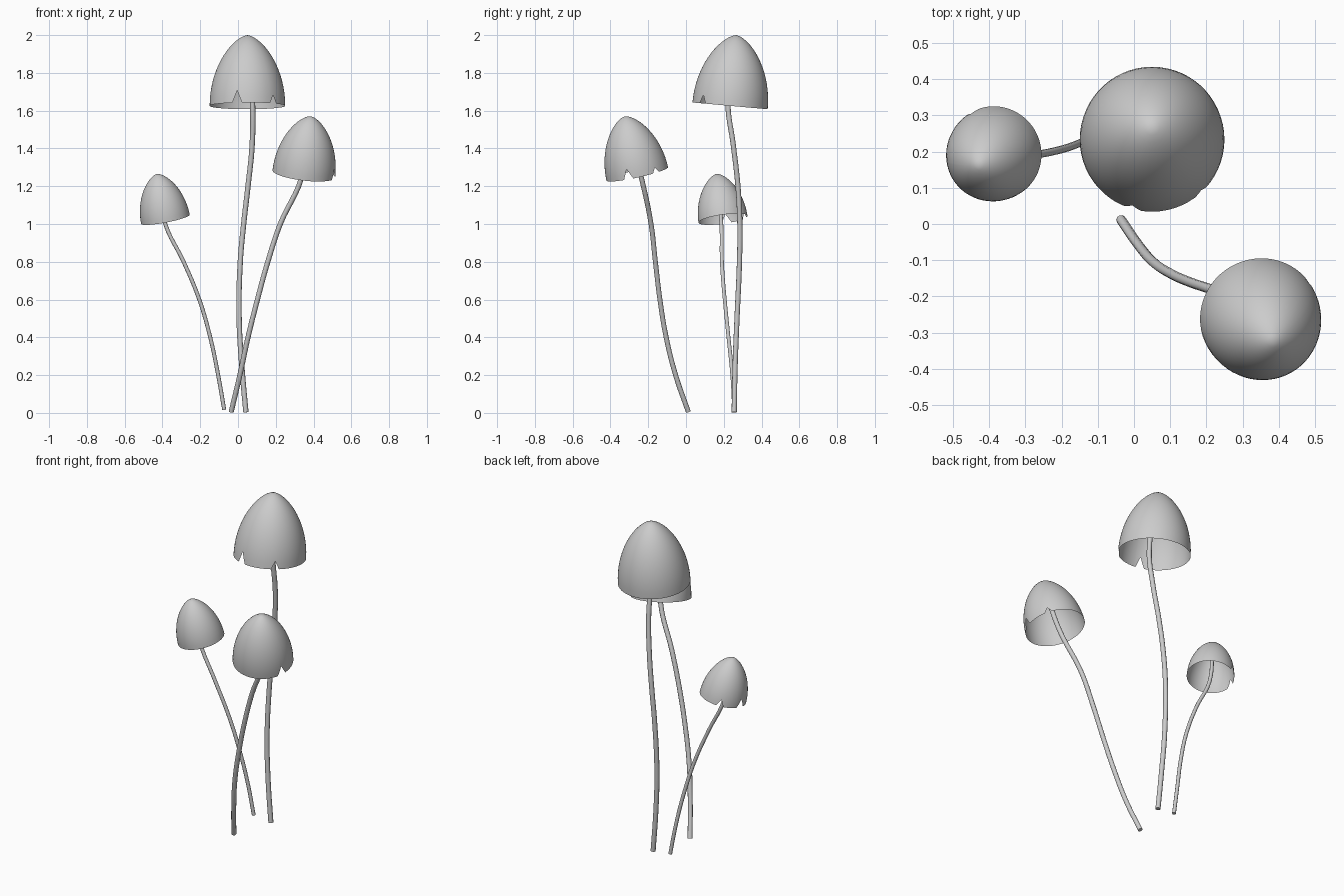
import bpy, bmesh
from math import radians, cos, sin
from mathutils import Vector, Matrix

if "Cube" in bpy.data.objects:
    bpy.data.objects.remove(bpy.data.objects["Cube"])


def make_stem(name, pts, radius):
    # Smooth tube along a path, converted to a mesh
    cu = bpy.data.curves.new(name, 'CURVE')
    cu.dimensions = '3D'
    cu.bevel_depth = radius
    cu.bevel_resolution = 3
    cu.resolution_u = 6
    cu.use_fill_caps = True
    sp = cu.splines.new('BEZIER')
    sp.bezier_points.add(len(pts) - 1)
    for bp, p in zip(sp.bezier_points, pts):
        bp.co = p
        bp.handle_left_type = bp.handle_right_type = 'AUTO'
    ob = bpy.data.objects.new(name, cu)
    bpy.context.collection.objects.link(ob)
    finish(ob, True)


def finish(ob, convert=False):
    bpy.ops.object.select_all(action='DESELECT')
    ob.select_set(True)
    bpy.context.view_layer.objects.active = ob
    if convert:
        bpy.ops.object.convert(target='MESH')
    bpy.ops.object.shade_smooth_by_angle(angle=radians(50))


def make_cap(name, apex, axis, radius, notches):
    # Thin open bell; notches are (azimuth, half width, depth), degrees and units
    height = radius * 1.88
    angles = set(range(0, 360, 6))
    for az, half, depth in notches:
        angles = {a for a in angles if abs((a - az + 180) % 360 - 180) > half + 1}
        angles |= {(az + k * half) % 360 for k in (-1, -0.5, 0, 0.5, 1)}
    angles = sorted(angles)

    def cut(a):
        return max([d * max(0, 1 - abs((a - az + 180) % 360 - 180) / h)
                    for az, h, d in notches])

    rows = 16
    bm = bmesh.new()
    top = bm.verts.new((0, 0, 0))
    cols = []
    for a in angles:
        end = 1 - cut(a) / height
        col = []
        for i in range(1, rows + 1):
            u = (i / rows) ** 1.5
            if u > 0.6:  # squeeze the lower rows up to the notch edge
                u = 0.6 + (u - 0.6) * (end - 0.6) / 0.4
            r = radius * (1 - (1 - u) ** 2) ** 0.65
            col.append(bm.verts.new((r * cos(radians(a)), r * sin(radians(a)), -u * height)))
        cols.append(col)
    for c, d in zip(cols, cols[1:] + cols[:1]):
        bm.faces.new((top, c[0], d[0]))
        for i in range(rows - 1):
            bm.faces.new((c[i], c[i + 1], d[i + 1], d[i]))
    # Lean by the shortest rotation so azimuths stay put
    rot = Vector((0, 0, 1)).rotation_difference(Vector(axis)).to_matrix().to_4x4()
    bm.transform(Matrix.Translation(apex) @ rot)
    me = bpy.data.meshes.new(name)
    bm.to_mesh(me)
    bm.free()
    ob = bpy.data.objects.new(name, me)
    bpy.context.collection.objects.link(ob)
    finish(ob)


# Tall mushroom
make_cap("tall_cap", (0.05, 0.267, 2.0), (0, 0.09, 1), 0.2,
         [(-106, 7.5, 0.065), (-47, 6.5, 0.045)])
make_stem("tall_stem", [(0.042, 0.255, 0.003), (0.02, 0.26, 0.25), (0.006, 0.27, 0.5),
                        (0.012, 0.283, 0.8), (0.03, 0.285, 1.0), (0.053, 0.275, 1.2),
                        (0.075, 0.25, 1.42), (0.077, 0.222, 1.64), (0.055, 0.255, 1.95)], 0.014)

# Middle mushroom
make_cap("middle_cap", (0.385, -0.325, 1.57), (0.12, -0.22, 1), 0.167,
         [(-17, 9, 0.055), (37, 7, 0.03)])
make_stem("middle_stem", [(-0.036, 0.012, 0.006), (0.01, -0.055, 0.2), (0.053, -0.105, 0.4),
                          (0.103, -0.138, 0.6), (0.158, -0.162, 0.8), (0.224, -0.185, 1.0),
                          (0.335, -0.235, 1.24), (0.38, -0.31, 1.53)], 0.0135)

# Small mushroom
make_cap("small_cap", (-0.43, 0.162, 1.265), (-0.19, -0.14, 1), 0.131,
         [(172, 12, 0.05), (117, 9, 0.04)])
make_stem("small_stem", [(-0.073, 0.255, 0.016), (-0.105, 0.245, 0.2), (-0.147, 0.225, 0.4),
                         (-0.205, 0.205, 0.6), (-0.288, 0.19, 0.8), (-0.385, 0.187, 1.0),
                         (-0.425, 0.165, 1.23)], 0.0105)
